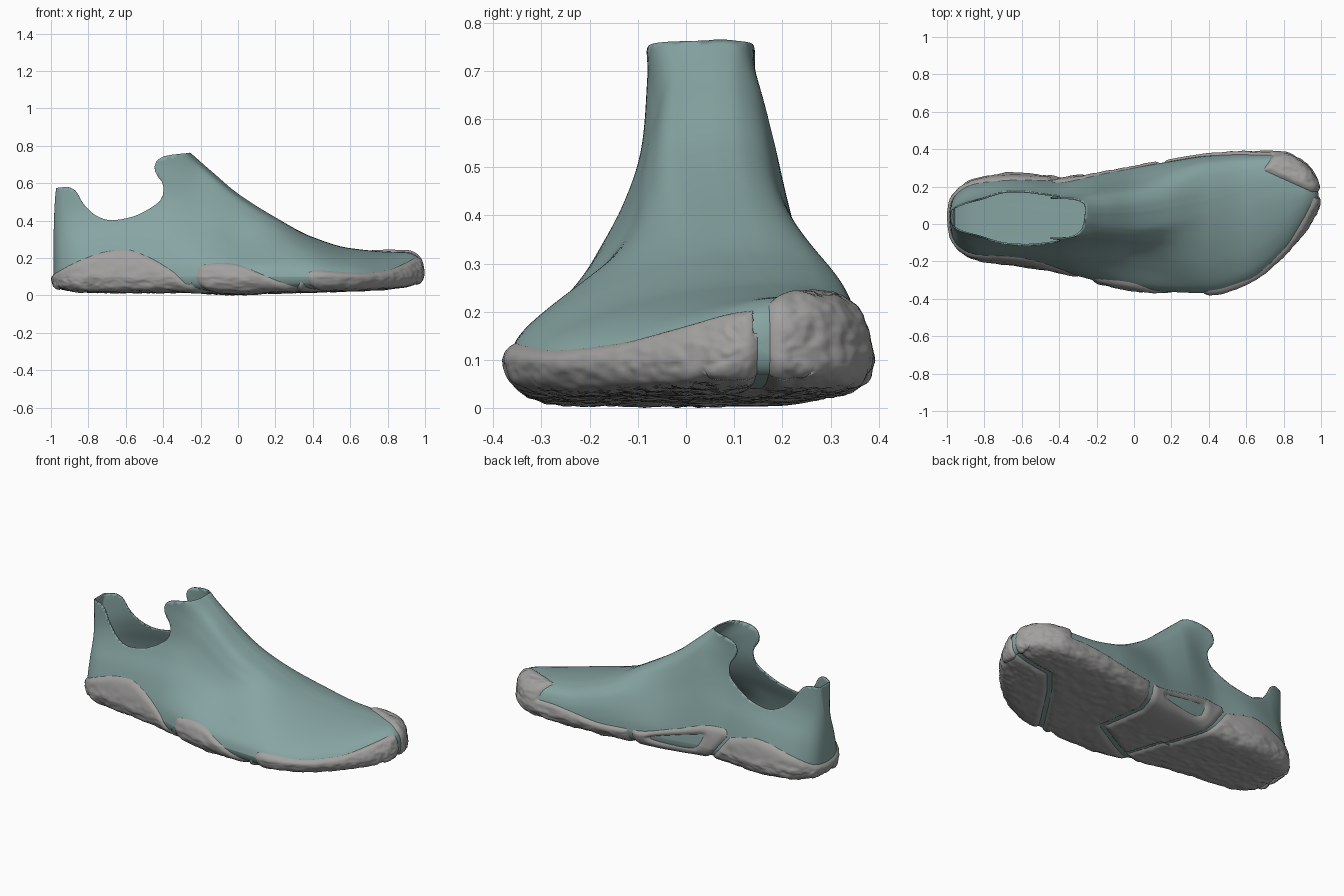
import bpy, bmesh, math
from mathutils import Vector, noise

if "Cube" in bpy.data.objects:
    bpy.data.objects.remove(bpy.data.objects["Cube"])

# ---------- helpers ----------
def smooth(a, b, x):
    t = min(1, max(0, (x - a) / (b - a)))
    return t * t * (3 - 2 * t)

def interp(xs, ys, x):
    """Monotone cubic interpolation of a table."""
    n = len(xs)
    if x <= xs[0]: return ys[0]
    if x >= xs[-1]: return ys[-1]
    k = next(i for i in range(n - 1) if x <= xs[i + 1])
    sl = lambda i: (ys[i + 1] - ys[i]) / (xs[i + 1] - xs[i])
    def tan(i):
        if i == 0: return sl(0)
        if i == n - 1: return sl(n - 2)
        a, b = sl(i - 1), sl(i)
        return 0 if a * b <= 0 else 2 * a * b / (a + b)
    h = xs[k + 1] - xs[k]
    t = (x - xs[k]) / h
    return ((1 + 2 * t) * (1 - t) ** 2 * ys[k] + t * (1 - t) ** 2 * h * tan(k)
            + t * t * (3 - 2 * t) * ys[k + 1] + t * t * (t - 1) * h * tan(k + 1))

def catmull(pts, per):
    out = []
    P = [pts[0]] + pts + [pts[-1]]
    for i in range(1, len(P) - 2):
        for j in range(per):
            t = j / per
            out.append(tuple(0.5 * (2 * b + (c - a) * t + (2 * a - 5 * b + 4 * c - d) * t * t
                       + (3 * b - a - 3 * c + d) * t ** 3) for a, b, c, d in zip(*P[i - 1:i + 3])))
    return out + [pts[-1]]

def line_dist(poly, x, y):
    best = 9
    for (ax, ay), (bx, by) in zip(poly, poly[1:]):
        dx, dy = bx - ax, by - ay
        t = min(1, max(0, ((x - ax) * dx + (y - ay) * dy) / (dx * dx + dy * dy)))
        best = min(best, math.hypot(x - ax - t * dx, y - ay - t * dy))
    return best

def outside(poly, x, y):
    """Signed distance to a closed polygon, positive outside."""
    p = poly + [poly[0]]
    ins = False
    for (ax, ay), (bx, by) in zip(p, p[1:]):
        if (ay > y) != (by > y) and x < (bx - ax) * (y - ay) / (by - ay) + ax:
            ins = not ins
    return line_dist(p, x, y) * (-1 if ins else 1)

def cut(bm, f):
    """Split faces along f = 0 and keep the side where f > 0."""
    val = {v: f(v.co) for v in bm.verts}
    new = []
    for e in list(bm.edges):
        a, b = e.verts
        if val[a] * val[b] < 0:
            nv = bmesh.utils.edge_split(e, a, val[a] / (val[a] - val[b]))[1]
            val[nv] = 0
            new.append(nv)
    bmesh.ops.connect_verts(bm, verts=new)
    bmesh.ops.delete(bm, geom=[q for q in bm.faces if sum(val[v] for v in q.verts) <= 0], context='FACES')

def finish(bm, name, color_name, color):
    me = bpy.data.meshes.new(name)
    bm.to_mesh(me)
    mat = bpy.data.materials.new(color_name)
    mat.diffuse_color = (*color, 1)
    mat.use_nodes = True
    mat.node_tree.nodes["Principled BSDF"].inputs["Base Color"].default_value = mat.diffuse_color
    me.materials.append(mat)
    me.polygons.foreach_set("use_smooth", [True] * len(me.polygons))
    ob = bpy.data.objects.new(name, me)
    bpy.context.collection.objects.link(ob)
    return ob

# ---------- foot body: x, y low, y high, ridge y, z bottom, z top ----------
ROWS = [(-1, .04, .04, .04, .09, .28), (-.985, -.07, .13, .04, .05, .58), (-.95, -.13, .18, .04, .03, .68),
        (-.85, -.19, .24, .04, .015, .74), (-.65, -.22, .27, .045, .012, .82), (-.4, -.26, .25, .06, .012, .86),
        (-.3, -.29, .262, .06, .012, .80), (-.15, -.33, .29, .06, .006, .675), (0, -.36, .315, .065, 0, .55),
        (.2, -.378, .35, .09, .008, .425), (.4, -.385, .38, .13, .015, .32), (.6, -.33, .39, .18, .02, .26),
        (.8, -.18, .385, .22, .03, .24), (.92, -.04, .325, .2, .045, .235), (.98, .06, .24, .16, .07, .205),
        (1, .15, .15, .15, .12, .14)]
COLS = list(zip(*ROWS))
ANG = [math.acos(-x) for x in COLS[0]]
PER = 6
# half cross-sections: (fraction from edge to ridge, fraction of height)
BOTTOM = catmull([(0, 0), (.015, .3), (.05, .6), (.13, .85), (.3, .97), (.52, 1), (.76, 1), (1, 1)], PER)
ANKLE = catmull([(0, 0), (.05, .1), (.2, .27), (.38, .42), (.5, .57), (.54, .78), (.56, .99), (1, 1)], PER)
IN_IN = catmull([(0, 0), (.03, .13), (.14, .33), (.28, .54), (.42, .75), (.56, .9), (.78, .985), (1, 1)], PER)
IN_OUT = catmull([(0, 0), (.06, .13), (.28, .31), (.46, .47), (.57, .62), (.65, .79), (.76, .95), (1, 1)], PER)
FORE_IN = catmull([(0, 0), (.02, .25), (.07, .5), (.18, .74), (.36, .88), (.56, .95), (.78, .99), (1, 1)], PER)
FORE_OUT = catmull([(0, 0), (.04, .2), (.13, .4), (.3, .63), (.5, .81), (.68, .92), (.84, .98), (1, 1)], PER)
PAD = .014

def section(a):
    X = -math.cos(a)
    lo, hi, yr, zb, zt = (interp(ANG, c, a) for c in COLS[1:])
    mid, hw = (lo + hi) / 2, (hi - lo) / 2 * .96
    zb += (PAD + .009) * (1 if abs(X) < .97 else .5)
    zw = max(.105, zb + .01)
    w1, w2 = smooth(-.44, -.2, X), smooth(-.05, .42, X)
    halves = []
    for edge, inst, fore in ((mid + hw, IN_IN, FORE_IN), (mid - hw, IN_OUT, FORE_OUT)):
        pts = [(edge + (mid - edge) * f, zw + (zb - zw) * g) for f, g in reversed(BOTTOM)]
        for A, I, F in zip(ANKLE[1:], inst[1:], fore[1:]):
            f, g = (A[i] * (1 - w1) + (I[i] * (1 - w2) + F[i] * w2) * w1 for i in (0, 1))
            pts.append((edge + (yr - edge) * f, zw + (zt - zw) * g))
        halves.append(pts)
    return [(X * .986, y, z) for y, z in halves[0] + halves[1][-2:0:-1]]

base = bmesh.new()
N = 210
rings = [[base.verts.new(p) for p in section(math.pi * i / N)] for i in range(N + 1)]
for r, s in zip(rings, rings[1:]):
    for i in range(len(r)):
        j = (i + 1) % len(r)
        base.faces.new((r[i], r[j], s[j], s[i]))
bmesh.ops.remove_doubles(base, verts=base.verts, dist=1e-5)
bmesh.ops.recalc_face_normals(base, faces=base.faces)
base.normal_update()

# ---------- ankle opening, seen from the side ----------
RIM = catmull([(-.93, .585), (-.9, .583), (-.865, .56), (-.83, .5), (-.77, .44), (-.7, .41), (-.63, .412),
               (-.54, .435), (-.45, .485), (-.405, .53), (-.4, .6), (-.435, .65), (-.447, .7), (-.42, .738),
               (-.36, .757), (-.258, .768)], 3)
OPENING = [(-1.2, .58), (-.98, .58)] + RIM + [(-.2, 1), (-1.2, 1)]

def rim_keep(p):
    return .2 if p.x > -.1 or p.z < .3 else outside(OPENING, p.x, p.z)

# ---------- sole pad outlines: upper border on each side, gaps, arch window ----------
OUTER = list(zip((-1, .11), (-.85, .19), (-.7, .24), (-.6, .25), (-.5, .22), (-.35, .135), (-.255, .06), (-.245, .13),
                 (-.2, .165), (-.08, .18), (0, .17), (.1, .13), (.25, .07), (.325, .05), (.335, .085), (.36, .12),
                 (.42, .14), (.5, .135), (.65, .125), (.8, .14), (.9, .18), (.95, .205), (1, .215)))
INNER = list(zip((-1, .11), (-.85, .19), (-.65, .24), (-.55, .22), (-.46, .2), (-.42, .235), (-.35, .235),
                 (-.1, .17), (.12, .12), (.3, .12), (.55, .15), (.66, .16), (1, .16)))
GAPS = [[(1.05, .165), (.72, .145), (.6, 0), (.325, -.42)],
        [(.18, .45), (.12, .2), (.16, -.08), (-.13, -.24), (-.235, -.29), (-.255, -.42)]]
HEEL_GAP = [(-.13, -.24), (-.3, .25), (-.32, .35)]
WINDOW = catmull([(-.3, .18), (-.1, .135), (.04, .092), (-.08, .075), (-.24, .085), (-.3, .18)], 4)[:-1]

def pad_keep(p):
    x, y, z = p
    if z > .3: return .3 - z - .01
    inner = y > (.14 if x > .5 else 0)
    d = interp(*(INNER if inner else OUTER), x) - z
    if inner and x > .62:                        # big toe cap folds over the top
        d = max(d, min(.41 * (x - .7) + .91 * (y - .285), .82 * (x - .7) - .57 * (y - .3)))
    for g in GAPS:
        d = min(d, line_dist(g, x, y) - .013)
    d = min(d, line_dist(HEEL_GAP, x + (.8 * z if y > 0 else 0), y) - .01)
    if y > .1 and -.4 < x < .15:
        d = min(d, outside(WINDOW, x, z))
    return d

# ---------- grey sole pads, raised and rough ----------
pads = base.copy()
cut(pads, pad_keep)
pads.normal_update()
moves = []
for v in pads.verts:
    x, y, z = v.co
    d = max(0, pad_keep(v.co))
    arch = y > .08 and -.36 < x < .15
    rough = (.0005 if arch else .006) * (1 - .8 * smooth(.1, .2, z) * (x < .7)) * smooth(0, .05, d)
    n = noise.noise(Vector((x * 16, y * 34, z * 34))) + .5 * noise.noise(Vector((x * 40, y * 70, z * 70)))
    moves.append(v.normal * (.001 + .013 * math.sqrt(smooth(0, .025, d)) + rough * n))
for v, m in zip(pads.verts, moves):
    v.co += m
dz = -min(v.co.z for v in pads.verts)
sole = finish(pads, "sole_pads", "rubber grey", (.36, .355, .35))

# ---------- teal upper: thin shell with the opening ----------
cut(base, rim_keep)
upper = finish(base, "upper", "knit teal", (.24, .375, .365))
m = upper.modifiers.new("thickness", 'SOLIDIFY')
m.thickness = .008
m.offset = -1
for ob in (sole, upper):
    ob.location.z = dz
